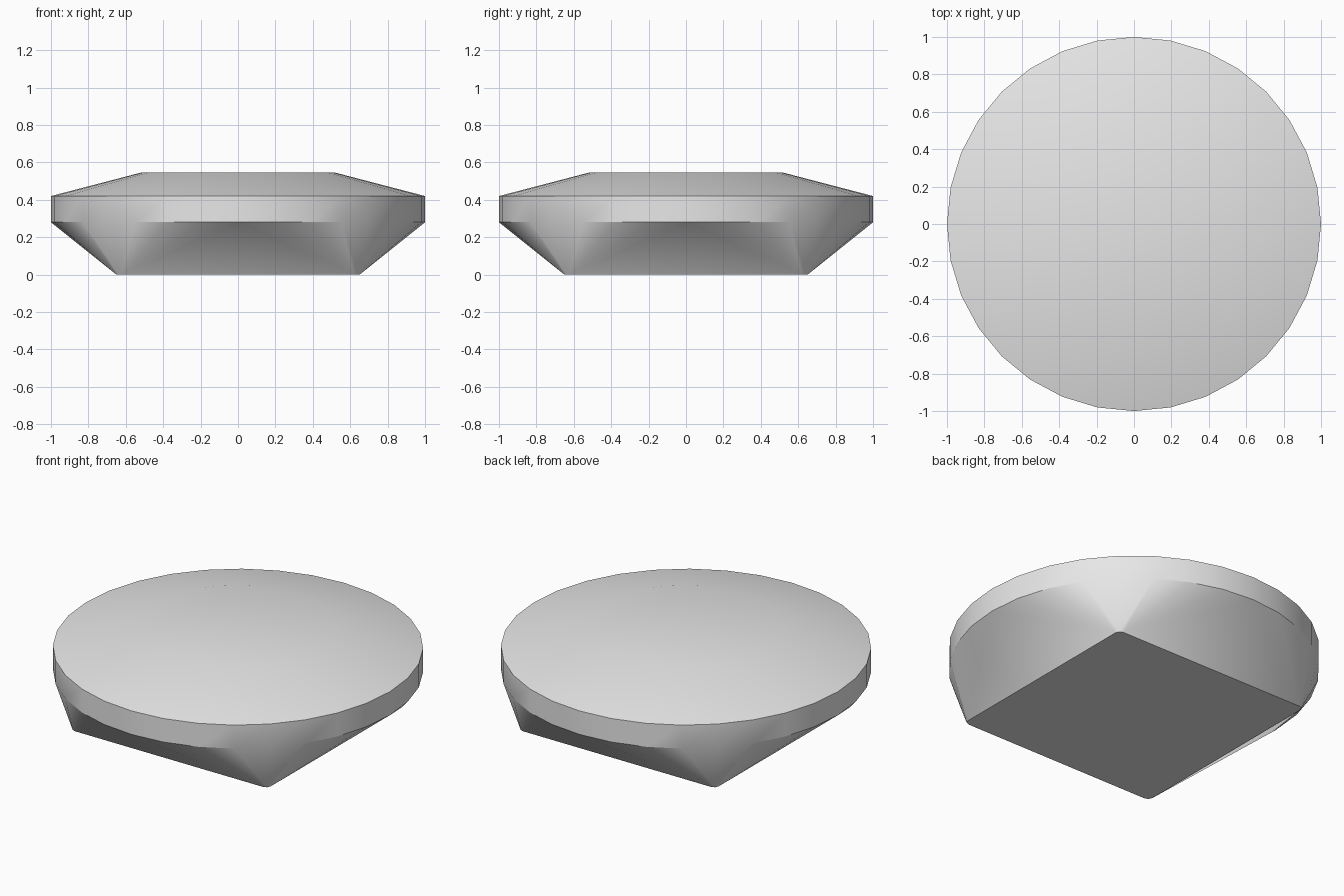
import bpy, bmesh
from math import sin, cos, pi, radians

cube = bpy.data.objects.get("Cube")
if cube:
    bpy.data.objects.remove(cube, do_unlink=True)

SIDES = 32
QUARTER = SIDES // 4
HALF = 0.65      # half width of the square base
ROUND = 0.03     # corner radius of the base

grey = bpy.data.materials.new("light grey")
grey.use_nodes = True
grey.diffuse_color = (0.8, 0.8, 0.8, 1)
bsdf = next(n for n in grey.node_tree.nodes if n.type == 'BSDF_PRINCIPLED')
bsdf.inputs["Base Color"].default_value = (0.8, 0.8, 0.8, 1)

bm = bmesh.new()


def ring(radius, z):
    return [bm.verts.new((radius * cos(2 * pi * i / SIDES),
                          radius * sin(2 * pi * i / SIDES), z))
            for i in range(SIDES)]


def bridge(low, high):
    for i in range(SIDES):
        j = (i + 1) % SIDES
        bm.faces.new((low[i], low[j], high[j], high[i]))


# Round rim, sloping crown and flat top
rim_low = ring(1, 0.28)
rim_high = ring(1, 0.42)
top = ring(0.52, 0.545)
bridge(rim_low, rim_high)
bridge(rim_high, top)
bm.faces.new(top)

# Square base with small rounded corners, three points per corner
corners = []
for q in range(4):
    turn = q * pi / 2
    points = []
    for a in (0, pi / 4, pi / 2):
        x = HALF - ROUND + ROUND * cos(a)
        y = HALF - ROUND + ROUND * sin(a)
        points.append(bm.verts.new((x * cos(turn) - y * sin(turn),
                                    x * sin(turn) + y * cos(turn), 0)))
    corners.append(points)
bm.faces.new([v for c in reversed(corners) for v in reversed(c)])

# Underside: fans from each base corner up to the round rim
for q in range(4):
    first, mid, last = corners[q]
    rim = [rim_low[(q * QUARTER + k) % SIDES] for k in range(QUARTER + 1)]
    middle = QUARTER // 2
    for k in range(QUARTER):
        if k < middle - 1:
            apex = first
        elif k <= middle:
            apex = mid
        else:
            apex = last
        bm.faces.new((apex, rim[k + 1], rim[k]))
    bm.faces.new((first, mid, rim[middle - 1]))
    bm.faces.new((mid, last, rim[middle + 1]))
    # long triangle rising from the straight base edge
    bm.faces.new((corners[q - 1][2], first, rim[0]))

bmesh.ops.recalc_face_normals(bm, faces=bm.faces)
mesh = bpy.data.meshes.new("disc_body")
bm.to_mesh(mesh)
bm.free()
mesh.materials.append(grey)
body = bpy.data.objects.new("disc_body", mesh)
bpy.context.collection.objects.link(body)

# Soft facets with crisp rim and base edges
bpy.ops.object.select_all(action='DESELECT')
body.select_set(True)
bpy.context.view_layer.objects.active = body
bpy.ops.object.shade_smooth_by_angle(angle=radians(20))
